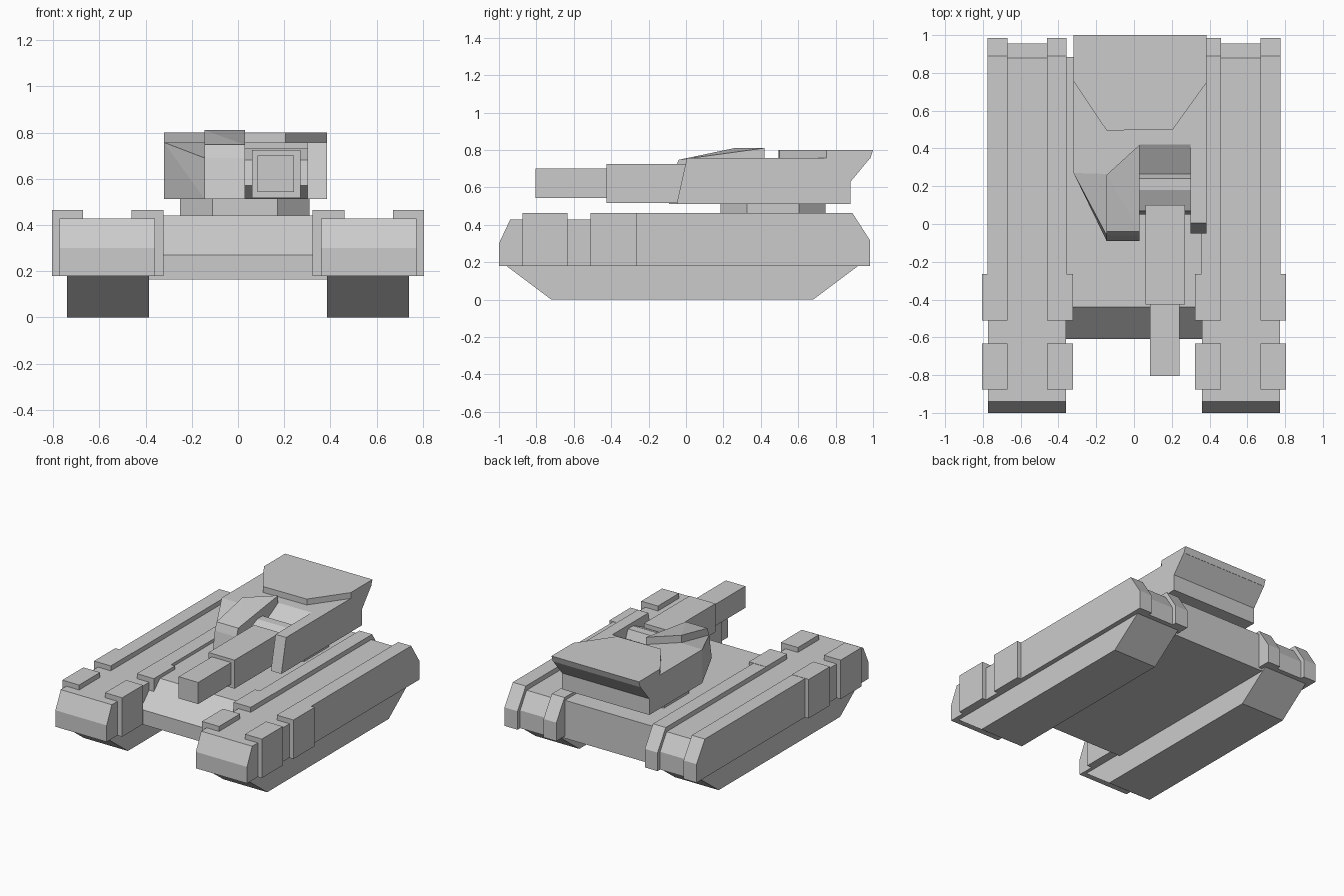
import bpy, bmesh
from mathutils import Vector

if "Cube" in bpy.data.objects:
    bpy.data.objects.remove(bpy.data.objects["Cube"])


def finish(name, bm):
    bmesh.ops.recalc_face_normals(bm, faces=bm.faces)
    me = bpy.data.meshes.new(name)
    bm.to_mesh(me)
    bm.free()
    ob = bpy.data.objects.new(name, me)
    bpy.context.collection.objects.link(ob)
    return ob


def extrude_profile(name, pts, offset):
    """Close a polygon of 3D points and extrude it along offset."""
    bm = bmesh.new()
    f = bm.faces.new([bm.verts.new(p) for p in pts])
    r = bmesh.ops.extrude_face_region(bm, geom=[f], use_keep_orig=True)
    verts = [e for e in r["geom"] if isinstance(e, bmesh.types.BMVert)]
    bmesh.ops.translate(bm, vec=Vector(offset), verts=verts)
    return finish(name, bm)


def side_prism(name, x0, x1, yz):
    return extrude_profile(name, [(x0, y, z) for y, z in yz], (x1 - x0, 0, 0))


def box(name, x0, x1, y0, y1, z0, z1):
    return side_prism(name, x0, x1, [(y0, z0), (y1, z0), (y1, z1), (y0, z1)])


def hull(name, pts):
    """Convex faceted block around a few corner points."""
    bm = bmesh.new()
    for p in pts:
        bm.verts.new(p)
    bmesh.ops.convex_hull(bm, input=bm.verts)
    bmesh.ops.dissolve_limit(bm, angle_limit=0.02, verts=bm.verts, edges=bm.edges)
    return finish(name, bm)


def both_sides(name, x0, x1, yz):
    side_prism("right_" + name, x0, x1, yz)
    side_prism("left_" + name, -x1, -x0, yz)


# Tracks and fender pods
both_sides("track", 0.385, 0.74, [(-0.72, 0), (0.68, 0), (0.92, 0.18), (-0.96, 0.18)])
both_sides("fender", 0.36, 0.773, [(-1, 0.18), (-1, 0.30), (-0.94, 0.428), (0.88, 0.428),
                                   (0.955, 0.31), (0.955, 0.18)])

# Raised rails and armour blocks along each fender
rail = [(-0.30, 0.18), (-0.30, 0.462), (0.89, 0.462), (0.985, 0.315), (0.985, 0.18)]
both_sides("outer_rail", 0.67, 0.775, rail)
both_sides("inner_rail", 0.357, 0.46, rail)
for i, (y0, y1) in enumerate([(-0.875, -0.633), (-0.51, -0.265)]):
    block = [(y0, 0.18), (y1, 0.18), (y1, 0.464), (y0, 0.464)]
    both_sides(f"outer_block_{i}", 0.67, 0.805, block)
    both_sides(f"inner_block_{i}", 0.322, 0.46, block)

# Hull between the tracks
side_prism("hull", -0.39, 0.39, [(-0.61, 0.163), (-0.61, 0.27), (-0.44, 0.44),
                                 (0.885, 0.44), (0.885, 0.163)])

# Eight-sided turret ring
a, b, cx, cy = 0.28, 0.14, 0.03, 0.465
ring = [(a, -b), (a, b), (b, a), (-b, a), (-a, b), (-a, -b), (-b, -a), (b, -a)]
extrude_profile("turret_ring", [(cx + x, cy + y, 0.43) for x, y in ring], (0, 0, 0.09))

# Turret rear body, sloped recess in front and overhang behind
side_prism("turret_body", -0.32, 0.385,
           [(0.42, 0.512), (0.88, 0.512), (0.88, 0.63), (0.985, 0.757), (0.42, 0.757)])
side_prism("recess_slope", 0.03, 0.30, [(0.265, 0.512), (0.42, 0.512), (0.42, 0.757), (0.265, 0.67)])

# Right cheek
side_prism("right_cheek", 0.30, 0.385, [(-0.05, 0.512), (0.42, 0.512), (0.42, 0.757), (0.005, 0.757)])

# Left cheek with angled outer wall
plan = [(-0.32, 0.27), (-0.145, -0.09), (0.03, -0.09), (0.03, 0.42), (-0.32, 0.42)]
hull("left_cheek", [(x, y, 0.512) for x, y in plan] +
     [(-0.32, 0.27, 0.757), (-0.145, -0.06, 0.69), (0.03, -0.06, 0.69),
      (-0.145, 0.26, 0.757), (0.03, 0.26, 0.757), (0.03, 0.42, 0.757), (-0.32, 0.42, 0.757)])

# Sloping sight housing on the left cheek
hull("sight_housing", [(-0.145, -0.06, 0.69), (0.03, -0.06, 0.69), (0.03, 0.42, 0.75),
                       (-0.145, 0.26, 0.75), (-0.145, -0.04, 0.747), (0.03, -0.04, 0.747),
                       (-0.145, 0.26, 0.81), (0.03, 0.42, 0.81)])

# Roof plate at the rear of the turret
roof = [(-0.32, 0.755), (-0.145, 0.495), (0.205, 0.5), (0.385, 0.75)]
hull("roof_plate", [(x, y, z) for x, y in roof for z in (0.755, 0.80)] +
     [(x, y, z) for x in (-0.32, 0.385) for y, z in ((0.985, 0.755), (1.0, 0.80))])

# Gun mount, sleeve and barrel
side_prism("gun_mount", 0.03, 0.30, [(0.12, 0.512), (0.05, 0.57), (0.07, 0.68), (0.18, 0.73),
                                     (0.24, 0.73), (0.265, 0.67), (0.265, 0.512)])
box("gun_sleeve", 0.06, 0.27, -0.425, 0.10, 0.517, 0.725)
box("gun_barrel", 0.085, 0.242, -0.805, -0.40, 0.542, 0.70)
